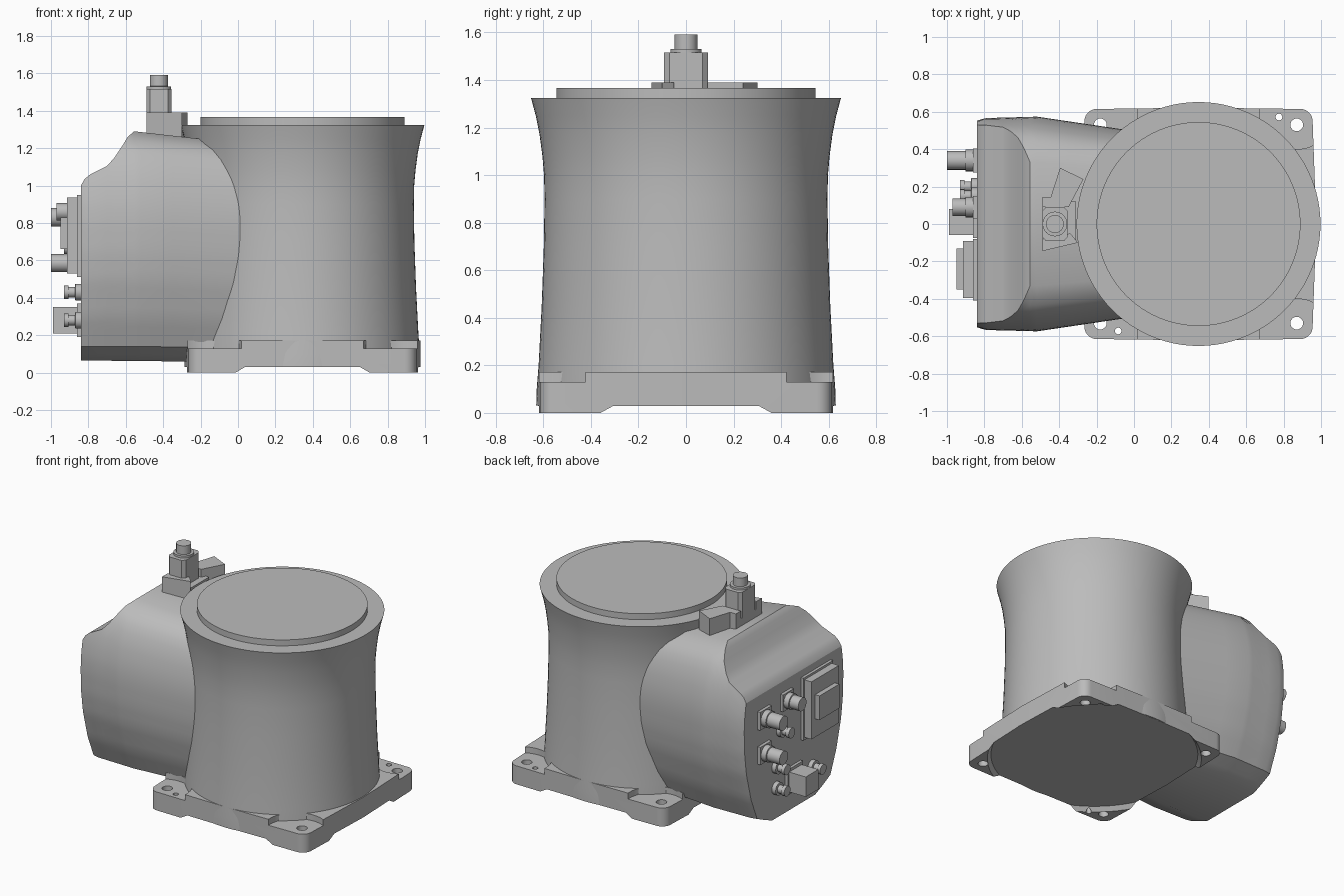
import bpy, bmesh, math
from mathutils import Vector, Matrix

cube = bpy.data.objects.get("Cube")
if cube:
    bpy.data.objects.remove(cube, do_unlink=True)

grey = bpy.data.materials.new("plain grey")
grey.use_nodes = True
grey.diffuse_color = (0.5, 0.5, 0.5, 1)
grey.node_tree.nodes["Principled BSDF"].inputs["Base Color"].default_value = (0.5, 0.5, 0.5, 1)

CX = 0.345  # column axis


def finish(name, bm, smooth=True):
    bmesh.ops.recalc_face_normals(bm, faces=bm.faces)
    mesh = bpy.data.meshes.new(name)
    bm.to_mesh(mesh)
    bm.free()
    mesh.materials.append(grey)
    ob = bpy.data.objects.new(name, mesh)
    bpy.context.collection.objects.link(ob)
    if smooth:
        shade(ob)
    return ob


def shade(ob):
    bpy.ops.object.select_all(action='DESELECT')
    ob.select_set(True)
    bpy.context.view_layer.objects.active = ob
    bpy.ops.object.shade_smooth_by_angle(angle=math.radians(28))


def loft(name, rings, smooth=True):
    """Skin closed rings of equal length and cap both ends."""
    bm = bmesh.new()
    loops = [[bm.verts.new(p) for p in ring] for ring in rings]
    n = len(loops[0])
    for a, b in zip(loops, loops[1:]):
        for i in range(n):
            j = (i + 1) % n
            bm.faces.new((a[i], a[j], b[j], b[i]))
    bm.faces.new(loops[0])
    bm.faces.new(loops[-1])
    return finish(name, bm, smooth)


def prism(name, outline, z0, z1, smooth=False):
    return loft(name, [[(x, y, z) for x, y in outline] for z in (z0, z1)], smooth)


def box(name, x0, x1, y0, y1, z0, z1):
    return prism(name, [(x0, y0), (x1, y0), (x1, y1), (x0, y1)], z0, z1)


def lathe(name, profile, x, y, n=32):
    """Stack circles given as (radius, height) about a vertical axis."""
    turns = [2 * math.pi * i / n for i in range(n)]
    return loft(name, [[(x + r * math.cos(t), y + r * math.sin(t), z) for t in turns]
                       for r, z in profile])


def plug(name, profile, y, z, n=24):
    """Stack circles given as (radius, x) along the x axis."""
    turns = [2 * math.pi * i / n for i in range(n)]
    return loft(name, [[(x, y + r * math.cos(t), z + r * math.sin(t)) for t in turns]
                       for r, x in profile])


def cut(ob, cutter):
    cutter.hide_render = True
    mod = ob.modifiers.new("cut", 'BOOLEAN')
    mod.operation = 'DIFFERENCE'
    mod.solver = 'EXACT'
    mod.object = cutter
    bpy.context.view_layer.objects.active = ob
    bpy.ops.object.modifier_apply(modifier=mod.name)
    bpy.data.objects.remove(cutter, do_unlink=True)


def interp(table, t):
    for (a, va), (b, vb) in zip(table, table[1:]):
        if t <= b:
            return va + (vb - va) * max(0, (t - a) / (b - a))
    return table[-1][1]


# Flared column and its raised top disc
lathe("column", [(0.63, 0.031), (0.628, 0.1), (0.62, 0.2), (0.607, 0.45), (0.598, 0.7),
                 (0.595, 0.9), (0.597, 1.0), (0.604, 1.08), (0.616, 1.17),
                 (0.632, 1.25), (0.652, 1.325)], CX, 0, 96)
lathe("top_disc", [(0.545, 1.32), (0.545, 1.367)], CX, 0, 96)

# Base plate: rounded corners, slightly bowed sides
outline = []
for q in range(4):
    mid = q * math.pi / 2
    outline.append((CX + 0.63 * math.cos(mid), 0.622 * math.sin(mid)))
    sx, sy = ((1, 1), (-1, 1), (-1, -1), (1, -1))[q]
    for i in range(9):
        t = mid + i * math.pi / 16
        outline.append((CX + sx * 0.545 + 0.065 * math.cos(t), sy * 0.55 + 0.065 * math.sin(t)))
plate = prism("base_plate", outline, 0, 0.172)
cut(plate, lathe("foot_recess_cutter", [(0.722, -0.01), (0.69, 0.03)], CX, 0, 96))
for sx in (-1, 1):
    for sy in (-1, 1):
        cut(plate, lathe("pocket_cutter", [(0.2, 0.13), (0.2, 0.3)], CX + sx * 0.525, sy * 0.6, 48))
        cut(plate, lathe("bolt_hole_cutter", [(0.034, -0.1), (0.034, 0.3)],
                         CX + sx * 0.525, sy * 0.53, 24))
for s in (-1, 1):
    cut(plate, lathe("pin_hole_cutter", [(0.018, -0.1), (0.018, 0.3)], CX + s * 0.43, s * 0.572, 16))
shade(plate)

# Rear housing: half width by height, scaled along x, with a scooped roof
width = [(0.06, 0.25), (0.14, 0.425), (0.3, 0.495), (0.5, 0.55), (0.65, 0.57), (0.8, 0.575),
         (0.9, 0.57), (1.0, 0.553), (1.1, 0.525), (1.2, 0.475), (1.26, 0.41), (1.29, 0.33)]
roof = [(-0.84, 1.0), (-0.82, 1.035), (-0.79, 1.06), (-0.7, 1.105), (-0.66, 1.15),
        (-0.62, 1.21), (-0.59, 1.26), (-0.555, 1.29), (0.1, 1.215)]
spread = [(-0.84, 0.96), (-0.8, 0.985), (-0.52, 1.0), (0.1, 0.84)]
stations = [x for x, _ in roof[:-1]] + [-0.52, -0.35, -0.2, -0.05, 0.1]
rings = []
for x in stations:
    top, k = interp(roof, x), interp(spread, x)
    stretch = top / 1.29 if x > -0.555 else 1
    floor = 0.065 - 0.01 * (x + 0.84)
    half = []
    for i in range(25):
        f = i / 24
        # heights follow the width table but stop at the roof
        limit = top / stretch
        z = 0.06 + 0.08 * i / 2 if i <= 2 else 0.14 + (limit - 0.14) * (i - 2) / 22
        half.append((k * interp(width, z), max(floor, z * stretch)))
    rings.append([(x, y, z) for y, z in half] + [(x, -y, z) for y, z in reversed(half)])
loft("rear_housing", rings)

# Bracket, tower and knob on the housing roof
box("bracket_centre", -0.49, -0.31, -0.1, 0.12, 1.2, 1.335)
prism("bracket_long_arm", [(-0.49, 0.09), (-0.35, 0.09), (-0.27, 0.24), (-0.395, 0.3),
                           (-0.445, 0.145), (-0.49, 0.145)], 1.2, 1.39)
prism("bracket_short_arm", [(-0.49, -0.145), (-0.3, -0.1), (-0.34, -0.05), (-0.49, -0.08)], 1.2, 1.39)
prism("tower", [(-0.49, -0.07), (-0.47, -0.092), (-0.375, -0.092), (-0.355, -0.07),
                (-0.355, 0.07), (-0.375, 0.092), (-0.47, 0.092), (-0.49, 0.07)], 1.25, 1.515)
lathe("tower_knob", [(0.066, 1.51), (0.066, 1.53), (0.048, 1.531), (0.048, 1.592)], -0.423, 0)

# Large rectangular socket on the rear panel
WALL = -0.83
for name, depth, y0, y1, z0, z1 in (("socket_flange", -0.86, -0.41, -0.08, 0.51, 0.95),
                                    ("socket_body", -0.915, -0.395, -0.09, 0.53, 0.935),
                                    ("socket_insert", -0.95, -0.35, -0.13, 0.66, 0.83)):
    box(name, depth, WALL, y0, y1, z0, z1)

# Round connectors: y, z, radius, tip x
for i, (y, z, r, tip) in enumerate(((0.34, 0.83, 0.05, -1.0), (0.34, 0.585, 0.048, -1.0),
                                    (0.09, 0.86, 0.046, -0.97)), 1):
    f = r + 0.014
    box(f"connector_flange_{i}", -0.862, WALL, y - f, y + f, z - f, z + f)
    plug(f"connector_{i}", [(r + 0.008, WALL), (r + 0.008, -0.9), (r, -0.902), (r, tip)], y, z)
for i, (y, z) in enumerate(((0.15, 0.67), (0.2, 0.43), (0.2, 0.28), (-0.2, 0.28)), 1):
    plug(f"small_connector_{i}", [(0.045, WALL), (0.045, -0.87), (0.028, -0.871),
                                  (0.028, -0.905), (0.036, -0.906), (0.036, -0.93)], y, z, 16)

# Square data port
box("port_flange", -0.86, WALL, -0.075, 0.095, 0.19, 0.37)
box("port_body", -0.99, WALL, -0.06, 0.08, 0.21, 0.35)
